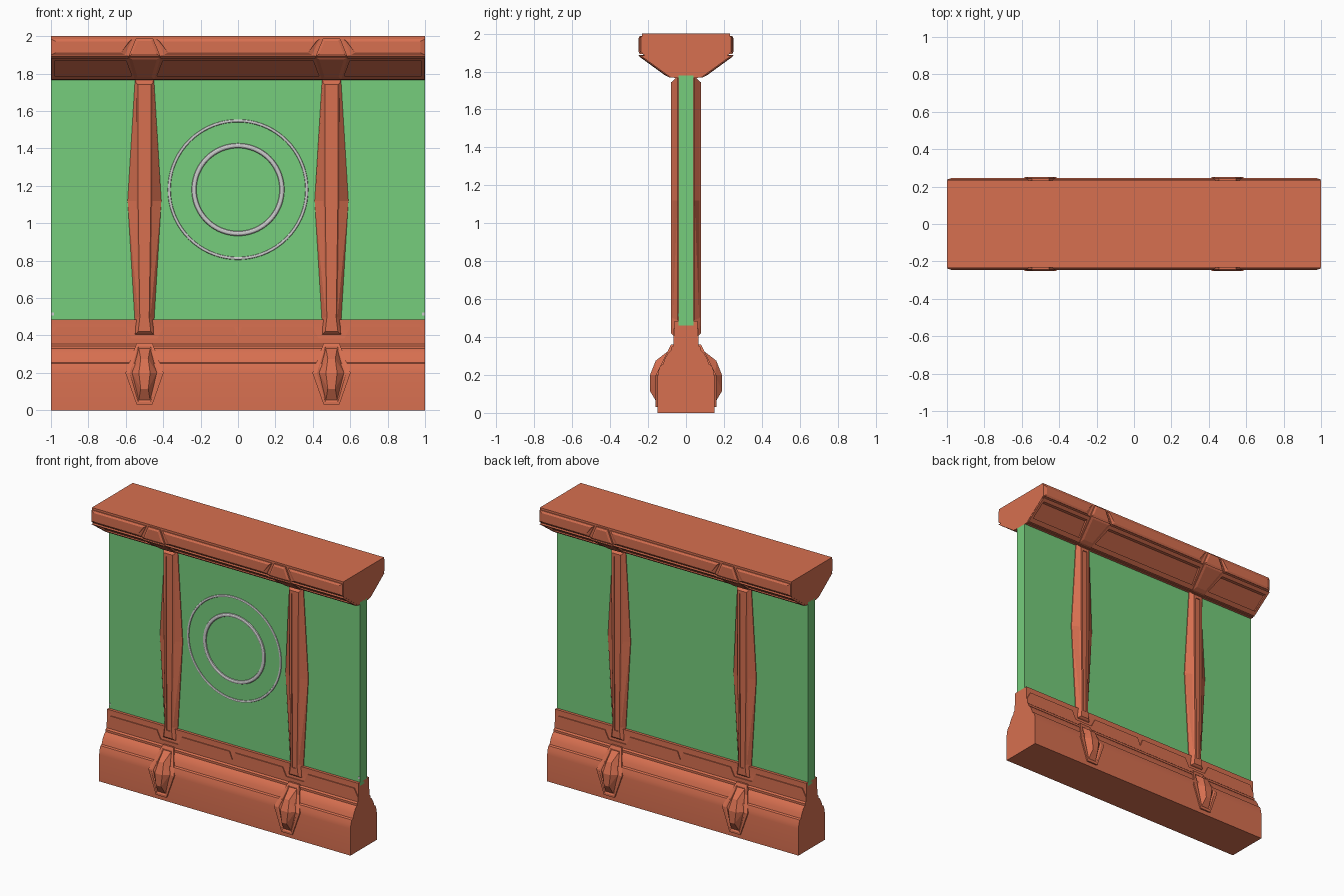
import bpy, bmesh, math

if "Cube" in bpy.data.objects:
    bpy.data.objects.remove(bpy.data.objects["Cube"])


def material(name, rgb):
    m = bpy.data.materials.new(name)
    m.diffuse_color = (*rgb, 1)
    m.use_nodes = True
    m.node_tree.nodes["Principled BSDF"].inputs["Base Color"].default_value = m.diffuse_color
    return m


ORANGE = material("orange_paint", (0.68, 0.16, 0.08))
GREEN = material("green_panel", (0.18, 0.61, 0.20))


def loft(name, loops, mat=ORANGE, caps=True, mx=False, my=True):
    """Skin equal-length point loops in order; optional end caps and mirroring."""
    bm = bmesh.new()
    rows = [[bm.verts.new(p) for p in loop] for loop in loops]
    n = len(rows[0])
    for a, b in zip(rows, rows[1:]):
        for i in range(n):
            j = (i + 1) % n
            bm.faces.new((a[i], a[j], b[j], b[i]))
    if caps:
        bm.faces.new(rows[0][::-1])
        bm.faces.new(rows[-1])
    bmesh.ops.connect_verts_nonplanar(bm, angle_limit=0.02, faces=bm.faces[:])
    bmesh.ops.recalc_face_normals(bm, faces=bm.faces[:])
    me = bpy.data.meshes.new(name)
    bm.to_mesh(me)
    bm.free()
    ob = bpy.data.objects.new(name, me)
    bpy.context.collection.objects.link(ob)
    if mat:
        me.materials.append(mat)
    if mx or my:
        mod = ob.modifiers.new("mirror", 'MIRROR')
        mod.use_axis = (mx, my, False)
        mod.use_mirror_merge = False
    return ob


def sweep_x(name, half, mat=ORANGE):
    """Run a half profile of (y, z), mirrored in y, along the full length."""
    prof = half + [(-y, z) for y, z in reversed(half)]
    return loft(name, [[(x, y, z) for y, z in prof] for x in (-1, 1)], mat, my=False)


def at(outline, y):
    """Place an (x, z) outline at depth y (number or function of z), front side."""
    return [(x, -(y(z) if callable(y) else y), z) for x, z in outline]


def sym(left, cx=-0.5):
    """Close a left-hand outline, relative to cx, into a symmetric one."""
    return [(cx + x, z) for x, z in left] + [(cx - x, z) for x, z in reversed(left)]


def trap(x0, x1, x2, x3, z0, z1):
    """Trapezoid: x0-x1 along the bottom, x2-x3 along the top."""
    return [(x0, z0), (x1, z0), (x3, z1), (x2, z1)]


# Glass panel
sweep_x("wall_panel", [(0.04, 0.46), (0.04, 1.78)], GREEN)

# Base plinth with stepped, curved shoulder
base = sweep_x("base_plinth", [
    (0.15, 0), (0.15, 0.19), (0.146, 0.22), (0.135, 0.25), (0.122, 0.256),
    (0.112, 0.285), (0.095, 0.315), (0.078, 0.33), (0.078, 0.345),
    (0.066, 0.355), (0.06, 0.385), (0.06, 0.485)])

# Base trim plate with notches for pillars and a centre V
top = [(-1, 0.39), (-0.97, 0.445), (-0.60, 0.445), (-0.57, 0.385), (-0.43, 0.385),
       (-0.40, 0.445), (-0.022, 0.445), (0, 0.39)]
edge = top + [(-x, z) for x, z in reversed(top[:-1])]
plate = edge + [(1, 0.35), (-1, 0.35)]
loft("base_trim", [at(plate, 0.05), at(plate, 0.067)])

# Faceted gem bosses on the base
hexa = lambda a, b, z0, z1, zm=0.2: sym([(-a, z1), (-b, zm), (-a, z0)])
surf = lambda z: 0.16 if z < 0.22 else 0.16 - (z - 0.2) * 0.5
outer, rim = hexa(0.042, 0.102, 0.03, 0.36), hexa(0.034, 0.078, 0.045, 0.34)
inner = hexa(0.03, 0.066, 0.055, 0.33)
facet = hexa(0.02, 0.03, 0.115, 0.275)
loft("gem_boss", [at(outer, 0.05), at(outer, surf), at(rim, surf),
                  at(inner, lambda z: surf(z) - 0.006),
                  at(facet, lambda z: 0.19 if z < 0.25 else 0.16)], mx=True)

# Pillars: wide faceted flange, raised face, recessed centre channel
flange = sym([(-0.05, 1.775), (-0.09, 1.12), (-0.052, 0.49), (-0.055, 0.40)])
face = sym([(-0.045, 1.75), (-0.042, 1.12), (-0.032, 0.50), (-0.046, 0.41)])
strip = sym([(-0.036, 1.742), (-0.034, 1.12), (-0.025, 0.495), (-0.034, 0.42)])
slot = sym([(-0.018, 1.72), (-0.018, 1.12), (-0.014, 0.52), (-0.015, 0.47)])
loft("pillar", [at(flange, 0.035), at(flange, 0.045), at(face, 0.07), at(strip, 0.08),
                at(slot, 0.08), at(slot, 0.073)], mx=True)

# Top cap body with sloping undersides
slope = lambda d: (lambda z: 0.07 + d + (z - 1.765) * 1.375)
sweep_x("top_cap", [(0.06, 1.765), (0.222, 1.888), (0.232, 1.895), (0.232, 2.0)])


def bevel_plate(name, big, small, y0, y1, y2, **kw):
    loft(name, [at(big, y0), at(big, y1), at(small, y2)], **kw)


# Cap fascia panels and brackets on the front edge
bevel_plate("cap_fascia_end", trap(-0.998, -0.605, -0.998, -0.565, 1.90, 1.985),
            trap(-0.975, -0.625, -0.975, -0.582, 1.912, 1.972), 0.22, 0.238, 0.246, mx=True)
bevel_plate("cap_fascia_middle", trap(-0.395, 0.395, -0.435, 0.435, 1.90, 1.985),
            trap(-0.375, 0.375, -0.418, 0.418, 1.912, 1.972), 0.22, 0.238, 0.246)
bevel_plate("cap_bracket", sym([(-0.085, 1.892), (-0.046, 1.988)]),
            sym([(-0.066, 1.905), (-0.036, 1.975)]), 0.22, 0.243, 0.25, mx=True)


# Raised frames around the underside panels
def frame(name, big, small, **kw):
    loft(name, [at(big, slope(-0.02)), at(big, slope(0.006)), at(small, slope(0.006)),
                at(small, slope(-0.02))], caps=False, **kw)


frame("underside_frame_end", trap(-0.998, -0.55, -0.998, -0.585, 1.768, 1.884),
      trap(-0.98, -0.568, -0.98, -0.598, 1.788, 1.868), mx=True)
frame("underside_frame_middle", trap(-0.45, 0.45, -0.415, 0.415, 1.768, 1.884),
      trap(-0.432, 0.432, -0.402, 0.402, 1.788, 1.868))
bevel_plate("underside_bracket", sym([(-0.052, 1.768), (-0.086, 1.888)]),
            sym([(-0.038, 1.782), (-0.066, 1.876)]),
            slope(-0.03), slope(0.012), slope(0.02), mx=True)

# Grey rings on the front of the panel
rings = []
for label, r, w in (("outer_ring", 0.368, 0.008), ("inner_ring", 0.235, 0.013)):
    bpy.ops.mesh.primitive_torus_add(major_radius=r, minor_radius=w, major_segments=72,
                                     minor_segments=10, location=(0, -0.041, 1.18),
                                     rotation=(math.pi / 2, 0, 0))
    ring = bpy.context.object
    ring.name = label
    ring.scale.z = 0.75
    rings.append(ring)

# Tiny studs on the panel ends
stud = [(0.985, 0.508), (0.999, 0.508), (0.999, 0.523), (0.985, 0.523)]
loft("end_stud", [at(stud, 0.024), at(stud, 0.042)], mat=None, mx=True, my=False)

# Smooth the curved parts
for ob in [base] + rings:
    bpy.ops.object.select_all(action='DESELECT')
    ob.select_set(True)
    bpy.context.view_layer.objects.active = ob
    bpy.ops.object.shade_smooth_by_angle(angle=math.radians(35))
